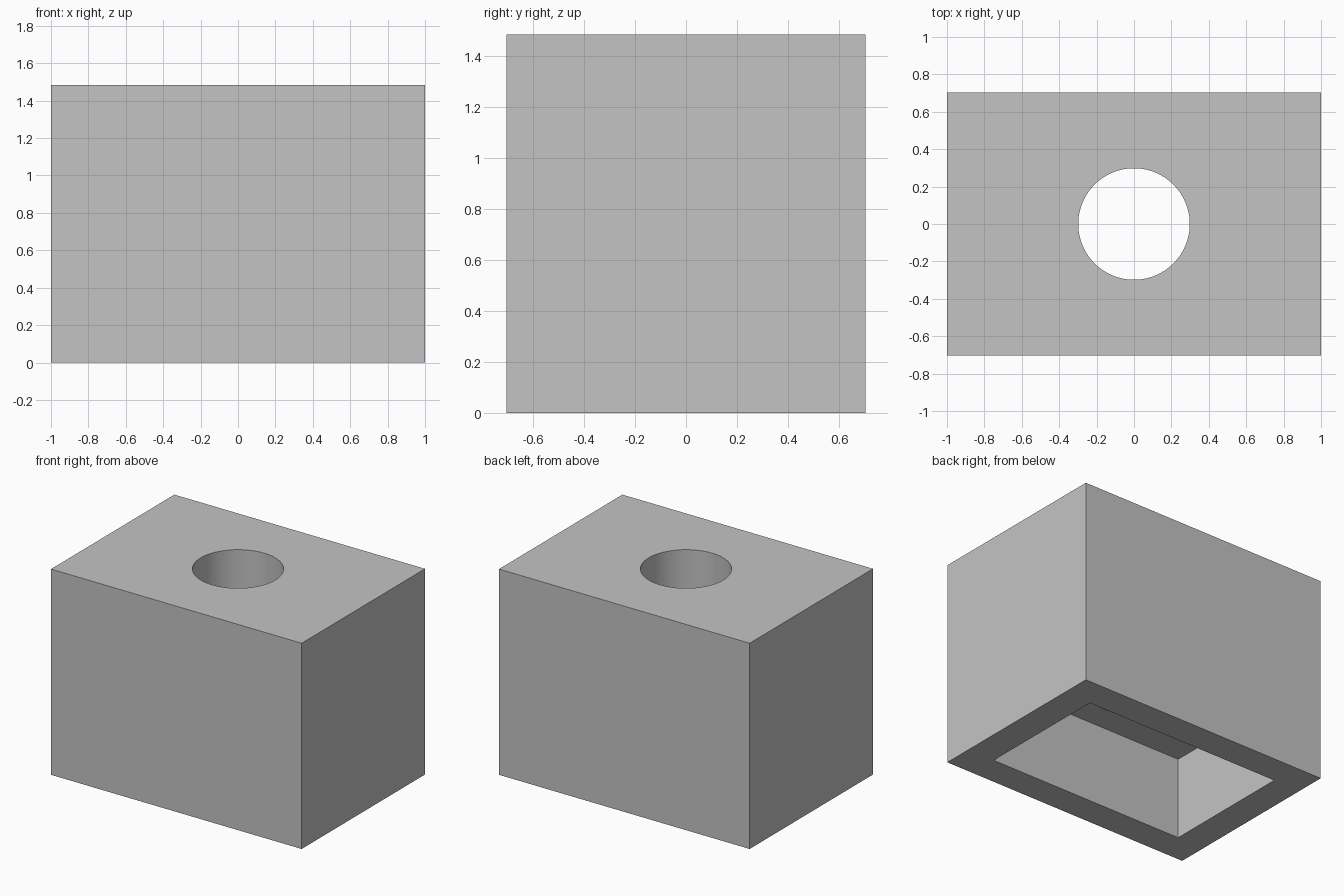
import bpy
import math

cube = bpy.data.objects.get("Cube")
if cube:
    bpy.data.objects.remove(cube, do_unlink=True)

WIDTH, DEPTH, HEIGHT = 2.0, 1.406, 1.484
WALL = 0.215          # rim left around the recess
RECESS = 0.59         # recess depth from the underside
RADIUS = 0.298        # round bore
MARGIN = 0.1          # cutter overshoot past the surface


def box(name, size, bottom):
    bpy.ops.mesh.primitive_cube_add(size=1, location=(0, 0, bottom + size[2] / 2))
    obj = bpy.context.object
    obj.name = name
    obj.scale = size
    bpy.ops.object.transform_apply(location=True, rotation=False, scale=True)
    return obj


def cut(target, cutter):
    mod = target.modifiers.new(cutter.name, 'BOOLEAN')
    mod.operation = 'DIFFERENCE'
    mod.solver = 'EXACT'
    mod.object = cutter
    bpy.ops.object.select_all(action='DESELECT')
    bpy.context.view_layer.objects.active = target
    target.select_set(True)
    bpy.ops.object.modifier_apply(modifier=mod.name)
    bpy.data.objects.remove(cutter, do_unlink=True)


# Solid block
block = box("block_body", (WIDTH, DEPTH, HEIGHT), 0)

# Rectangular recess in the underside
recess = box("recess_cutter",
             (WIDTH - 2 * WALL, DEPTH - 2 * WALL, RECESS + MARGIN), -MARGIN)
cut(block, recess)

# Round bore from the top down into the recess
bore_bottom = RECESS - MARGIN
bore_top = HEIGHT + MARGIN
bpy.ops.mesh.primitive_cylinder_add(
    vertices=96, radius=RADIUS, depth=bore_top - bore_bottom,
    location=(0, 0, (bore_top + bore_bottom) / 2))
bore = bpy.context.object
bore.name = "bore_cutter"
cut(block, bore)

# Grey finish
grey = bpy.data.materials.new("plain_grey")
grey.use_nodes = True
colour = (0.55, 0.55, 0.55, 1)
grey.diffuse_color = colour
grey.node_tree.nodes["Principled BSDF"].inputs["Base Color"].default_value = colour
block.data.materials.clear()
block.data.materials.append(grey)

# Smooth bore, crisp box edges
bpy.ops.object.shade_smooth_by_angle(angle=math.radians(30))
